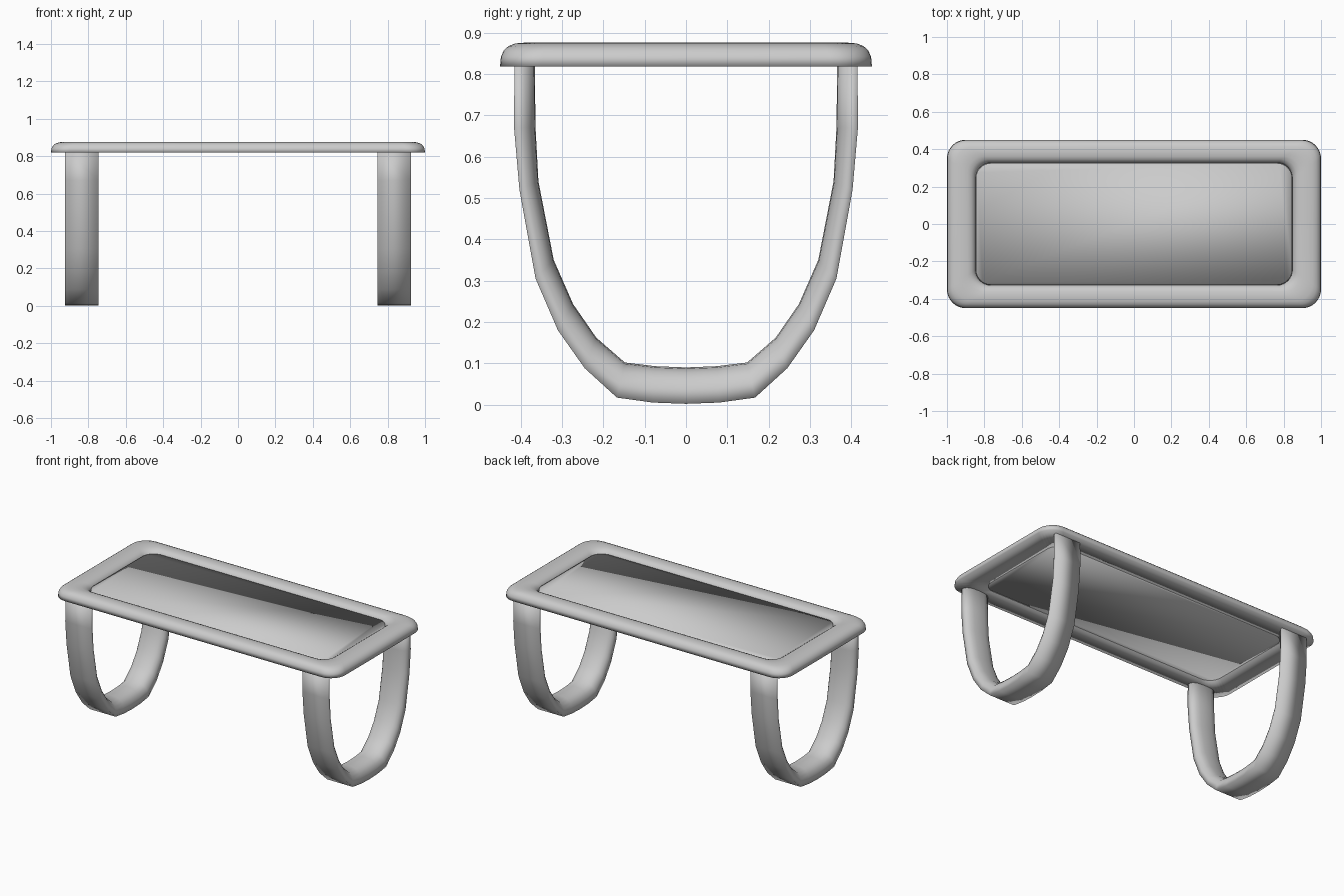
import bpy, bmesh
from math import sin, cos, pi

if "Cube" in bpy.data.objects:
    bpy.data.objects.remove(bpy.data.objects["Cube"])

N = 10  # steps across each domed section


def dome():
    """Half-round profile: (position across 0..1, height 0..1)."""
    pts = []
    for k in range(N + 1):
        a = pi * k / N
        c, s = cos(a), max(sin(a), 0.0)
        u = abs(c) ** 0.75 * (1 if c > 0 else -1)
        pts.append(((1 - u) / 2, s ** 0.75))
    return pts


def rounded_rect(hx, hy, r, steps=8):
    pts = []
    for cx, cy, a0 in ((1, 1, 0), (-1, 1, 90), (-1, -1, 180), (1, -1, 270)):
        for k in range(steps + 1):
            a = (a0 + 90 * k / steps) * pi / 180
            pts.append((cx * (hx - r) + r * cos(a), cy * (hy - r) + r * sin(a)))
    return pts


def loft(name, rings, closed):
    """Skin a row of closed cross-sections."""
    bm = bmesh.new()
    vs = [[bm.verts.new(p) for p in ring] for ring in rings]
    m = len(rings[0])
    for i in range(len(vs) if closed else len(vs) - 1):
        a, b = vs[i], vs[(i + 1) % len(vs)]
        for j in range(m):
            k = (j + 1) % m
            bm.faces.new((a[j], a[k], b[k], b[j]))
    if not closed:
        bm.faces.new(vs[0])
        bm.faces.new(vs[-1])
    bmesh.ops.recalc_face_normals(bm, faces=bm.faces)
    me = bpy.data.meshes.new(name)
    bm.to_mesh(me)
    bm.free()
    me.shade_smooth()
    ob = bpy.data.objects.new(name, me)
    bpy.context.collection.objects.link(ob)
    return ob


# Rim: flat underneath, domed on top
outer = rounded_rect(1.0, 0.45, 0.10)
inner = rounded_rect(0.845, 0.325, 0.08)
loft("tabletop_rim",
     [[(o[0] + (i[0] - o[0]) * u, o[1] + (i[1] - o[1]) * u, 0.818 + 0.058 * h)
       for u, h in dome()] for o, i in zip(outer, inner)], True)

# Panel set inside the rim
panel = rounded_rect(0.845, 0.325, 0.08)
loft("tabletop_panel", [[(x, y, z) for x, y in panel] for z in (0.82, 0.853)], False)

# U-shaped legs: flat outside, domed inside; (outer y, outer z, inner y, inner z)
half = [(0.415, 0.83, 0.366, 0.83), (0.416, 0.67, 0.364, 0.67),
        (0.403, 0.52, 0.357, 0.54), (0.364, 0.305, 0.32, 0.35),
        (0.31, 0.18, 0.273, 0.243), (0.245, 0.088, 0.217, 0.162),
        (0.167, 0.017, 0.148, 0.102), (0.08, 0.005, 0.075, 0.093),
        (0.0, 0.002, 0.0, 0.09)]
path = half + [(-a, b, -c, d) for a, b, c, d in reversed(half[:-1])]
for side, cx in (("left", -0.835), ("right", 0.835)):
    loft(side + "_leg",
         [[(cx + 0.09 * (2 * u - 1), oy + (iy - oy) * h, oz + (iz - oz) * h)
           for u, h in dome()] for oy, oz, iy, iz in path], False)
